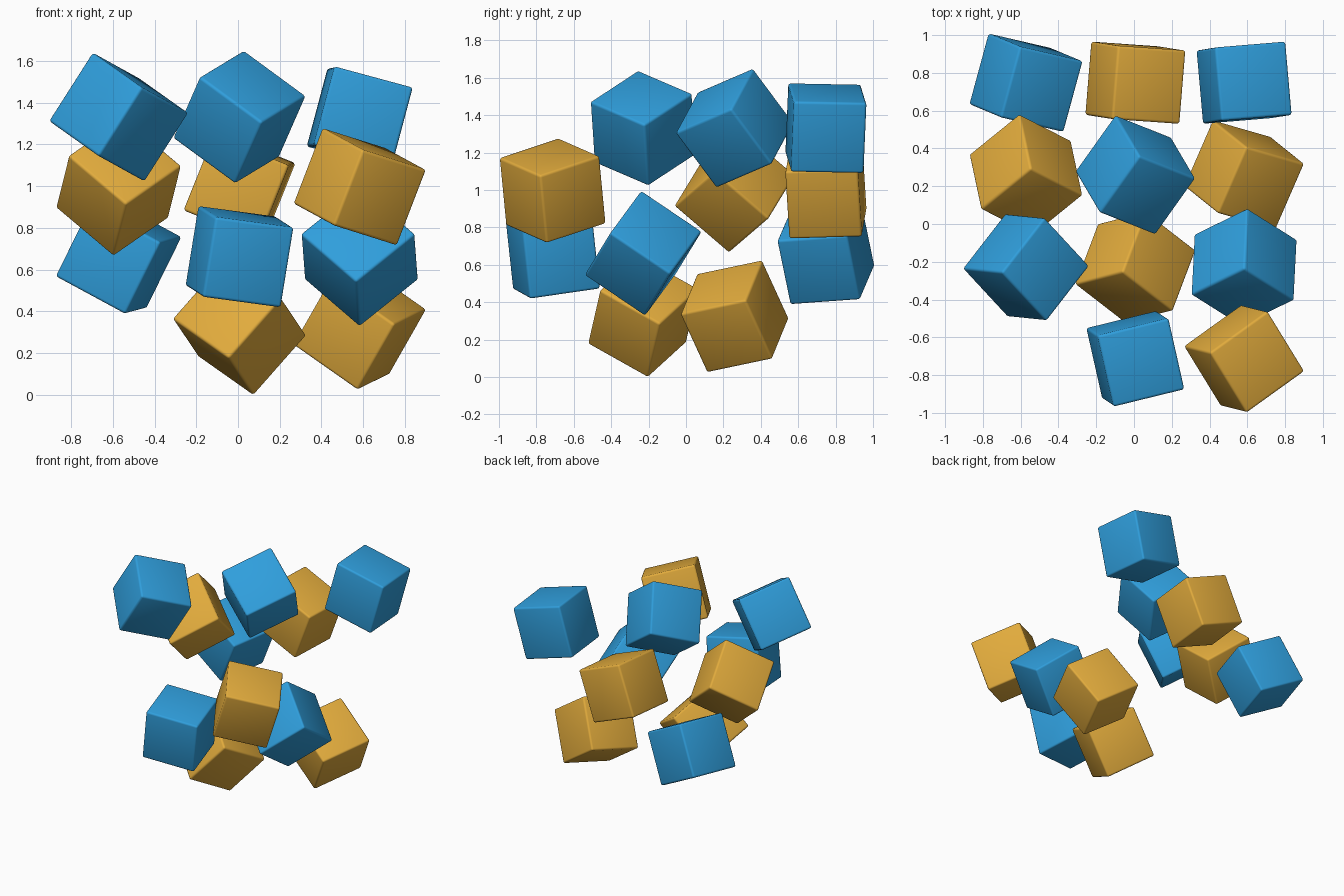
import bpy
import bmesh
from mathutils import Matrix, Vector

if "Cube" in bpy.data.objects:
    bpy.data.objects.remove(bpy.data.objects["Cube"])

SIZE = 0.39      # cube edge length
ROUND = 0.014    # edge rounding
COLUMNS = (-0.572, 0.007, 0.583)         # x grid
ROWS = (-0.713, -0.229, 0.260, 0.748)    # y grid
LAYERS = (0.325, 0.662, 0.997, 1.331)    # z grid


def material(name, rgb):
    mat = bpy.data.materials.new(name)
    mat.diffuse_color = (*rgb, 1)
    mat.use_nodes = True
    mat.node_tree.nodes["Principled BSDF"].inputs["Base Color"].default_value = mat.diffuse_color
    return mat


blue = material("sky blue", (0.029, 0.345, 0.72))
gold = material("golden yellow", (0.76, 0.41, 0.046))


def tumbled_cube(name, cell, edge_a, edge_b, mat):
    """Rounded cube in a grid cell, turned so two edges follow the given directions."""
    a = Vector(edge_a).normalized()
    b = Vector(edge_b)
    b = (b - a * b.dot(a)).normalized()
    rot = Matrix((a, b, a.cross(b))).transposed().to_4x4()
    mesh = bpy.data.meshes.new(name)
    bm = bmesh.new()
    bmesh.ops.create_cube(bm, size=SIZE)
    bmesh.ops.bevel(bm, geom=bm.edges[:], offset=ROUND, segments=3,
                    profile=0.5, affect='EDGES')
    bm.to_mesh(mesh)
    bm.free()
    mesh.materials.append(mat)
    obj = bpy.data.objects.new(name, mesh)
    bpy.context.collection.objects.link(obj)
    i, j, k = cell
    obj.matrix_world = Matrix.Translation((COLUMNS[i], ROWS[j], LAYERS[k])) @ rot
    bpy.context.view_layer.objects.active = obj
    obj.select_set(True)
    bpy.ops.object.shade_smooth_by_angle()
    obj.select_set(False)


# Grid cell (column, row, layer) and two edge directions of every cube
cubes = [
    # top layer
    ((0, 1, 3), (-0.611, 0.66, 0.433), (-0.535, 0.05, -0.85)),
    ((1, 2, 3), (-0.768, 0.304, 0.563), (0.563, 0.762, 0.32)),
    ((2, 3, 3), (0.962, 0.08, -0.26), (-0.085, 0.996, -0.02)),
    # third layer
    ((0, 2, 2), (-0.16, 0.75, -0.645), (-0.68, -0.57, -0.46)),
    ((1, 3, 2), (0.925, -0.065, -0.375), (-0.08, -0.996, -0.03)),
    ((2, 0, 2), (-0.503, 0.82, 0.273), (0.786, 0.566, -0.248)),
    # second layer
    ((0, 3, 1), (0.86, -0.2, -0.465), (-0.26, -0.963, -0.07)),
    ((1, 0, 1), (0.96, 0.235, -0.13), (-0.22, 0.965, 0.14)),
    ((2, 1, 1), (0.042, 0.828, -0.559), (-0.729, -0.365, -0.579)),
    # bottom layer
    ((1, 1, 0), (-0.691, 0.534, 0.487), (0.307, 0.832, -0.461)),
    ((2, 2, 0), (-0.797, 0.229, 0.559), (-0.467, 0.372, -0.802)),
]

# Layers alternate between gold and blue
for n, (cell, edge_a, edge_b) in enumerate(cubes, 1):
    is_blue = cell[2] % 2 == 1
    tumbled_cube(f"{'blue' if is_blue else 'gold'}_cube_{n}", cell, edge_a, edge_b,
                 blue if is_blue else gold)
